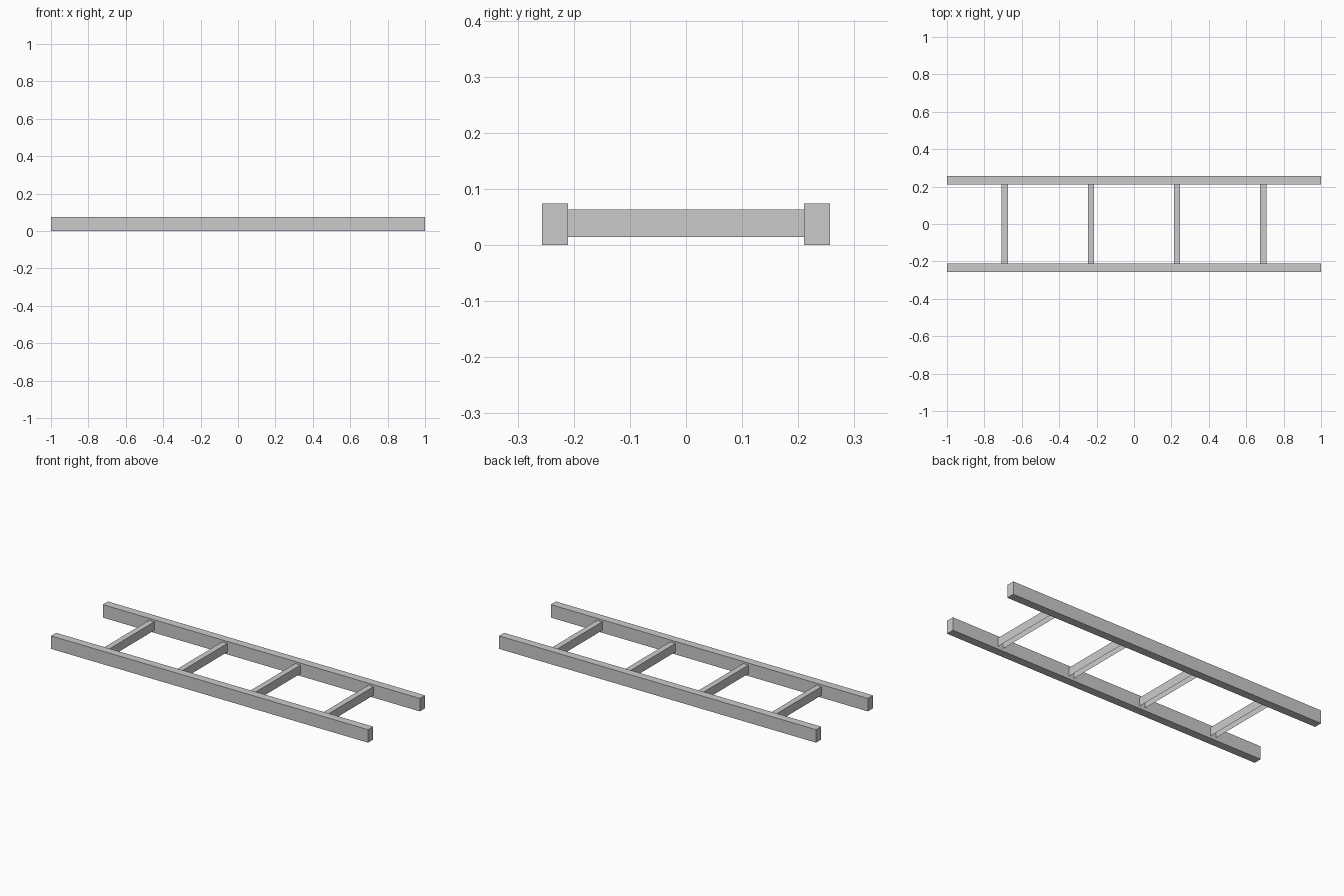
import bpy, bmesh

if "Cube" in bpy.data.objects:
    bpy.data.objects.remove(bpy.data.objects["Cube"])

RAIL_Y, RAIL_W, RAIL_H = 0.2335, 0.046, 0.074
RUNG_W, RUNG_H, RUNG_L = 0.033, 0.049, 0.422
RUNG_Z = 0.0385


def block(name, size, loc, open_bottom=False):
    bm = bmesh.new()
    bmesh.ops.create_cube(bm, size=1.0)
    bmesh.ops.scale(bm, vec=size, verts=bm.verts)
    bm.normal_update()
    if open_bottom:
        # folded channel: keep only the top and the two long sides
        drop = [f for f in bm.faces if f.normal.z < -0.5 or abs(f.normal.y) > 0.5]
        bmesh.ops.delete(bm, geom=drop, context='FACES_ONLY')
    mesh = bpy.data.meshes.new(name)
    bm.to_mesh(mesh)
    bm.free()
    obj = bpy.data.objects.new(name, mesh)
    obj.location = loc
    bpy.context.collection.objects.link(obj)
    return obj


# Long side rails
for name, side in (("front_rail", -1), ("back_rail", 1)):
    block(name, (2.0, RAIL_W, RAIL_H), (0, side * RAIL_Y, RAIL_H / 2))

# Four evenly spaced rungs, open underneath
for i in range(4):
    block(f"rung_{i + 1}", (RUNG_W, RUNG_L, RUNG_H),
          ((i - 1.5) * 0.461, 0, RUNG_Z), open_bottom=True)
